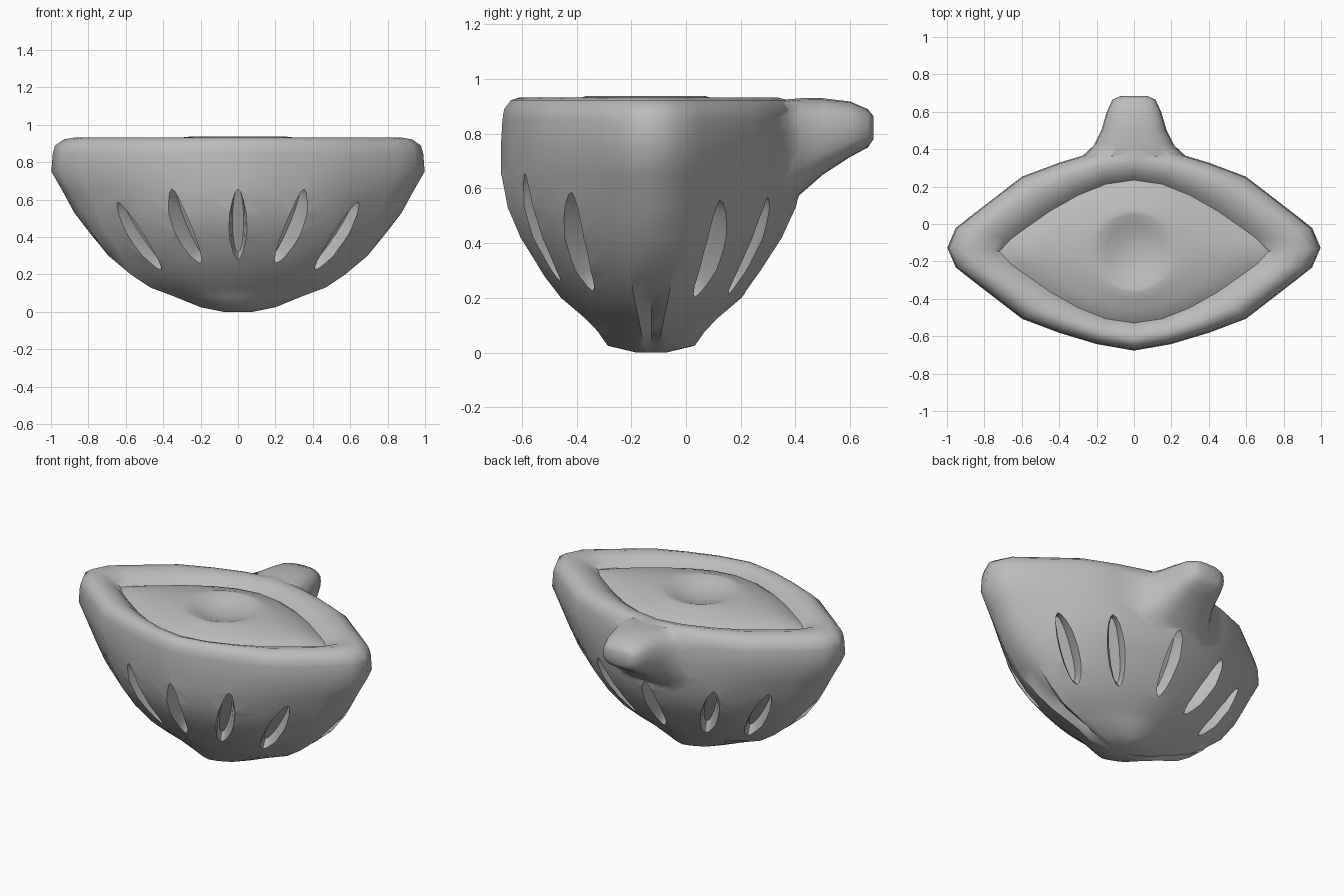
import bpy, bmesh, math
from mathutils import Vector

if "Cube" in bpy.data.objects:
    bpy.data.objects.remove(bpy.data.objects["Cube"])

CY, EYE_Y = -0.127, -0.147
# quarter outlines from side tip to middle: (x, y offset)
OUTER = [(1, 0), (.955, .105), (.86, .18), (.6, .38), (.4, .455), (.2, .515), (0, .55)]
INNER = [(.72, 0), (.66, .065), (.6, .11), (.45, .215), (.3, .30), (.15, .36), (0, .382)]
# wall rows from foot to shoulder: (z, x factor, y factor, pinch at the side tips)
WALL = [(0, .08, .1, .2), (.025, .21, .29, .3), (.08, .35, .36, .3), (.13, .49, .45, .22), (.2, .6, .6, .15),
        (.3, .725, .74, .08), (.42, .815, .885, .03), (.53, .875, .97, 0), (.65, .94, 1.0, 0),
        (.75, .998, 1.0, 0), (.85, .99, .99, 0)]
RIM = [(.08, .89), (.25, .923), (.45, .932), (.7, .918), (.88, .895), (1, .87)]      # (blend inwards, z)
EYE = [(.15, .89), (.4, .908), (.7, .926), (.9, .938), (1, .936)]                    # (blend to circle, z)
DIMPLE = [(.75, .918), (.45, .897), (.2, .89)]                                      # (circle scale, z)

mat = bpy.data.materials.new("grey")
mat.diffuse_color = (.5, .5, .5, 1)
mat.use_nodes = True
mat.node_tree.nodes["Principled BSDF"].inputs["Base Color"].default_value = mat.diffuse_color


def full(q):
    """Mirror a quarter outline into a closed loop."""
    half = q + [(-x, y) for x, y in q[-2::-1]]
    return half + [(x, -y) for x, y in half[-2:0:-1]]


def mix(a, b, t):
    return [(p[0] + (q[0] - p[0]) * t, p[1] + (q[1] - p[1]) * t) for p, q in zip(a, b)]


def skin(bm, rings):
    """Skin closed rings of points and cap both ends."""
    rows = [[bm.verts.new(p) for p in r] for r in rings]
    n = len(rows[0])
    for a, b in zip(rows, rows[1:]):
        for i in range(n):
            bm.faces.new((a[i], a[(i + 1) % n], b[(i + 1) % n], b[i]))
    bm.faces.new(rows[0][::-1])
    bm.faces.new(rows[-1])


def finish(name, bm):
    bmesh.ops.recalc_face_normals(bm, faces=bm.faces)
    me = bpy.data.meshes.new(name)
    bm.to_mesh(me)
    bm.free()
    me.materials.append(mat)
    ob = bpy.data.objects.new(name, me)
    bpy.context.collection.objects.link(ob)
    return ob


def lerp_rows(rows, v):
    """Interpolate ascending rows by their first value."""
    for a, b in zip(rows, rows[1:]):
        if a[0] <= v <= b[0]:
            t = (v - a[0]) / (b[0] - a[0])
            return [p + (q - p) * t for p, q in zip(a, b)]
    return rows[-1]


def on_wall(x, z, side):
    _, fx, fy, _ = lerp_rows(WALL, z)
    y = lerp_rows(OUTER[::-1], abs(x) / fx)[1] * fy
    return Vector((x, CY + side * y, z))


# Bowl: outer wall, rounded rim, domed eye with a central dimple
outer, inner = full(OUTER), full(INNER)
n = len(outer)
circle = [(.2 * math.cos(2 * math.pi * i / n), .2 * math.sin(2 * math.pi * i / n)) for i in range(n)]


def place(ring, z, fx=1, fy=1, pinch=0, cy=CY):
    return [(x * fx * (1 - pinch if abs(y) < 1e-6 and pinch else 1), cy + y * fy, z) for x, y in ring]


rings = [place(outer, z, fx, fy, p) for z, fx, fy, p in WALL]
rings += [place(mix(outer, inner, t), z, cy=CY + (EYE_Y - CY) * t) for t, z in RIM]
rings += [place(mix(inner, circle, t), z, cy=EYE_Y) for t, z in EYE]
rings += [place(circle, z, s, s, cy=EYE_Y) for s, z in DIMPLE]
bm = bmesh.new()
skin(bm, rings)
bowl = finish("bowl", bm)

# Rounded lug flaring into the back: (y, half width, bottom, top)
LUG = [(.3, .34, .46, .915), (.36, .28, .52, .925), (.42, .215, .58, .93), (.5, .175, .65, .93),
       (.6, .145, .715, .918), (.665, .115, .75, .89), (.685, .07, .78, .865)]
lug_rings = []
for y, w, lo, hi in LUG:
    ring = []
    for i in range(20):
        c, s = math.cos(i * math.pi / 10), math.sin(i * math.pi / 10)
        ring.append((w * math.copysign(abs(c) ** .7, c), y,
                     (lo + hi) / 2 + (hi - lo) / 2 * math.copysign(abs(s) ** .7, s)))
    lug_rings.append(ring)
bm = bmesh.new()
skin(bm, lug_rings)
lug = finish("lug", bm)

# Slit cutters, almond wells with bevelled sides and flat floors: (side, top x, top z, bottom x, bottom z)
SLITS = [(-1, 0, .65, 0, .26), (-1, .375, .65, .21, .24), (-1, .66, .58, .42, .21),
         (1, 0, .56, 0, .2), (1, .42, .56, .25, .2), (1, .69, .55, .46, .19)]
bm = bmesh.new()
for side, tx, tz, bx, bz in SLITS:
    for m in ((1, -1) if tx else (1,)):
        top, bot = on_wall(tx * m, tz, side), on_wall(bx * m, bz, side)
        mid = on_wall((tx + bx) / 2 * m, (tz + bz) / 2, side)
        half = (top - bot).length / 2
        up = (top - bot).normalized()
        out = Vector((.6 * m if tx else 0, side, -.4))
        out = (out - up * out.dot(up)).normalized()
        across = out.cross(up)
        well = []
        for depth, w, l in ((.1, .075, 1.1), (0, .052, 1.04), (-.03, .038, .96), (-.085, .03, .88)):
            ring = []
            for i in range(16):
                c, s = math.cos(i * math.pi / 8), math.sin(i * math.pi / 8)
                ring.append(mid + out * depth + across * (w * c) + up * (half * l * s))
            well.append(ring)
        skin(bm, well)
cutter = finish("slit_cutters", bm)

# Merge the lug and carve the slits
bpy.context.view_layer.objects.active = bowl
bowl.select_set(True)
for ob, op in ((lug, 'UNION'), (cutter, 'DIFFERENCE')):
    mod = bowl.modifiers.new(op.lower(), 'BOOLEAN')
    mod.operation, mod.object, mod.solver = op, ob, 'EXACT'
    bpy.ops.object.modifier_apply(modifier=mod.name)
    bpy.data.objects.remove(ob)
bpy.ops.object.shade_smooth_by_angle(angle=math.radians(50))
